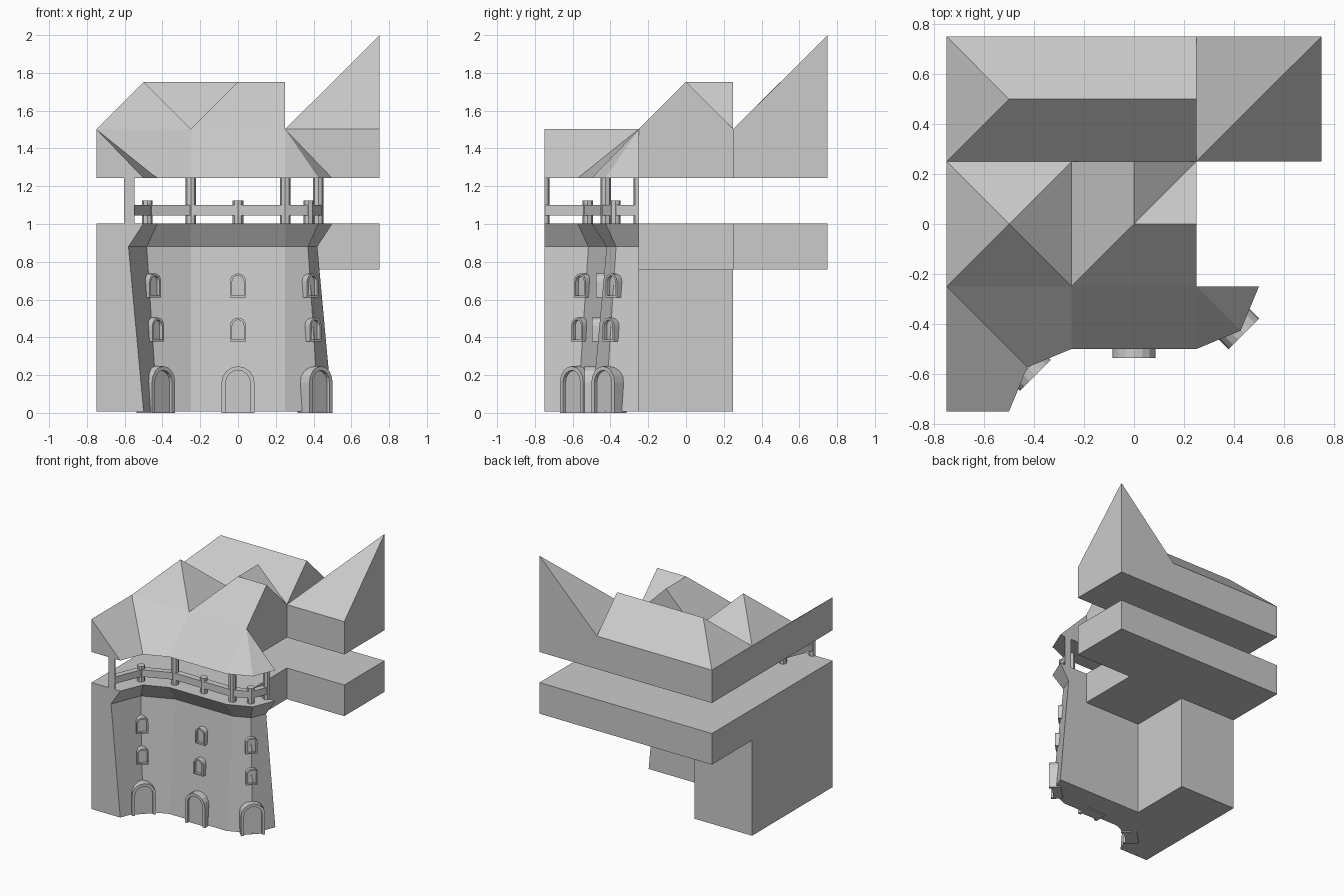
import bpy, bmesh
from math import sin, cos, pi, sqrt
from mathutils import Vector, Matrix

if "Cube" in bpy.data.objects:
    bpy.data.objects.remove(bpy.data.objects["Cube"])

R = sqrt(0.5)
Z0, Z_SLAB, Z_FLOOR, Z_EAVE = 0.008, 0.758, 1.003, 1.243


def finish(name, bm):
    bmesh.ops.remove_doubles(bm, verts=bm.verts, dist=1e-5)
    bmesh.ops.recalc_face_normals(bm, faces=bm.faces)
    me = bpy.data.meshes.new(name)
    bm.to_mesh(me)
    bm.free()
    ob = bpy.data.objects.new(name, me)
    bpy.context.collection.objects.link(ob)
    return ob


def loft(name, rings):
    """Closed solid through equal-length rings of 3D points."""
    bm = bmesh.new()
    rs = [[bm.verts.new(p) for p in ring] for ring in rings]
    n = len(rs[0])
    for a, b in zip(rs, rs[1:]):
        for i in range(n):
            j = (i + 1) % n
            bm.faces.new((a[i], a[j], b[j], b[i]))
    bm.faces.new(rs[0])
    bm.faces.new(rs[-1])
    return finish(name, bm)


def prism(name, poly, z0, z1):
    return loft(name, [[(x, y, z) for x, y in poly] for z in (z0, z1)])


def front(o):
    """S-shaped front line of the building, set back by o."""
    a, b = (0.25 + o) * R, (0.25 - o) * R
    return [(-0.5 - o, -0.75), (-0.25 - a, -0.75 + a), (-0.25, -0.5 + o),
            (0.25, -0.5 + o), (0.25 + b, -0.25 - b), (0.5 - o, -0.25)]


# Lower walls: battered front, flared out again under the balcony
levels = [(Z0, 0.0), (0.88, 0.08), (Z_FLOOR, 0.0)]
loft("front_wall", [[(x, y, z) for x, y in [(-0.75, -0.25), (-0.75, -0.75)] + front(o)]
                    for z, o in levels])
prism("rear_core", [(-0.75, -0.25), (-0.25, -0.25), (-0.25, 0.25), (-0.75, 0.25)], Z0, Z_SLAB)
prism("upper_floor", [(-0.75, -0.25), (0.25, -0.25), (0.25, 0.25), (0.75, 0.25),
                      (0.75, 0.75), (-0.75, 0.75)], Z_SLAB, Z_FLOOR)

# Balcony rail, tall pillars (cut in half at the ends) and short posts
prism("balcony_rail", front(0.05) + front(0.1)[::-1], 1.045, 1.10)
line = front(0.075)


def post(name, c, top, start=0.0, sweep=2 * pi, n=8):
    k = n if sweep > 4 else n + 1
    pts = [(c[0] + 0.028 * cos(start + sweep * i / n),
            c[1] + 0.028 * sin(start + sweep * i / n)) for i in range(k)]
    prism(name, pts, Z_FLOOR, top)


post("end_pillar_left", line[0], Z_EAVE, 0, pi, 4)
post("end_pillar_right", line[5], Z_EAVE, pi, pi, 4)
for i in (2, 3):
    post("pillar", line[i], Z_EAVE)
for c in (line[1], (0, -0.425), line[4]):
    post("rail_post", c, 1.125)


# Arched doors and windows: frame ring plus recessed panel
def arch(hw, h, n=8):
    s = h - hw
    return [(-hw, 0)] + [(-hw * cos(pi * i / n), s + hw * sin(pi * i / n))
                         for i in range(n + 1)] + [(hw, 0)]


def opening(name, pos, ang, hw, h, rim, depth, sill=0.0):
    m = Matrix.Translation(Vector(pos)) @ Matrix.Rotation(ang, 4, 'Z')
    inner = [(u, v if v > 0 else sill) for u, v in arch(hw - rim, h - rim)]
    ring = arch(hw, h)
    if sill:
        loft(name + "_sill", [[m @ Vector((u, y, v)) for u, v in
                               ((-hw + rim, 0), (hw - rim, 0), (hw - rim, sill), (-hw + rim, sill))]
                              for y in (0.07, -depth)])
    bottom = arch(hw - rim, h - rim)
    for part, prof, d in (("_frame", ring + bottom[::-1], depth), ("_panel", inner, depth - 0.02)):
        loft(name + part, [[m @ Vector((u, y, v)) for u, v in prof] for y in (0.07, -d)])


for side, depth in ((-1, 0.046), (0, 0.037), (1, 0.018)):
    for z, name, hw, h, rim, sill in ((0, "door", 0.087, 0.247, 0.022, 0),
                                      (0.378, "lower_window", 0.043, 0.126, 0.012, 0.01),
                                      (0.612, "upper_window", 0.043, 0.126, 0.012, 0.01)):
        f = front((z + (h / 2 if z else 0)) * 0.08 / 0.88)
        x, y = {-1: f[1], 0: (0, f[2][1]), 1: f[4]}[side]
        opening(name, (x, y, z), abs(side) * pi / 4, hw, h, rim, depth, sill)

# Roof: one solid, corner points by letter, lower-case ones on the front eave
E1, E2 = 1.502, 1.752
P = dict(A=(-.75, .75, E1), B=(.25, .75, E1), C=(.75, .75, 2), D=(.75, .25, E1),
         E=(.25, .25, E1), F=(-.25, .25, E1), G=(-.75, .25, E1), H=(-.5, .5, E2),
         I=(.25, .5, E2), J=(-.75, -.25, E1), K=(-.25, -.25, E1), L=(.25, -.25, E1),
         M=(-.5, 0, E2), N=(0, 0, E2), O=(0, .25, E2), P=(.25, 0, E2), Q=(-.75, -.75, E1))
for k, (x, y) in zip("rstuvw", front(0)):
    P[k] = (x, y, Z_EAVE)


def drop(k):
    return (P[k][0], P[k][1], Z_EAVE)


slopes = ("ABIH GFEIH AGH BEI EBC ECD GFM FKM KJM JGM KFON KNPL NOE NEP FEO LEP "
          "QJsr JKts KLut Luv Lvw").split()
polys = [[P[k] for k in s] for s in slopes]
for s in "ABC CD DE EL Lw rQ QJGA".split():
    polys.append([P[k] for k in s] + [drop(k) for k in reversed(s) if k.isupper()])
polys.append([drop(k) for k in "ABCDELwvutsrQJG"])

bm = bmesh.new()
for poly in polys:
    bm.faces.new([bm.verts.new(p) for p in poly])
finish("roof", bm)
